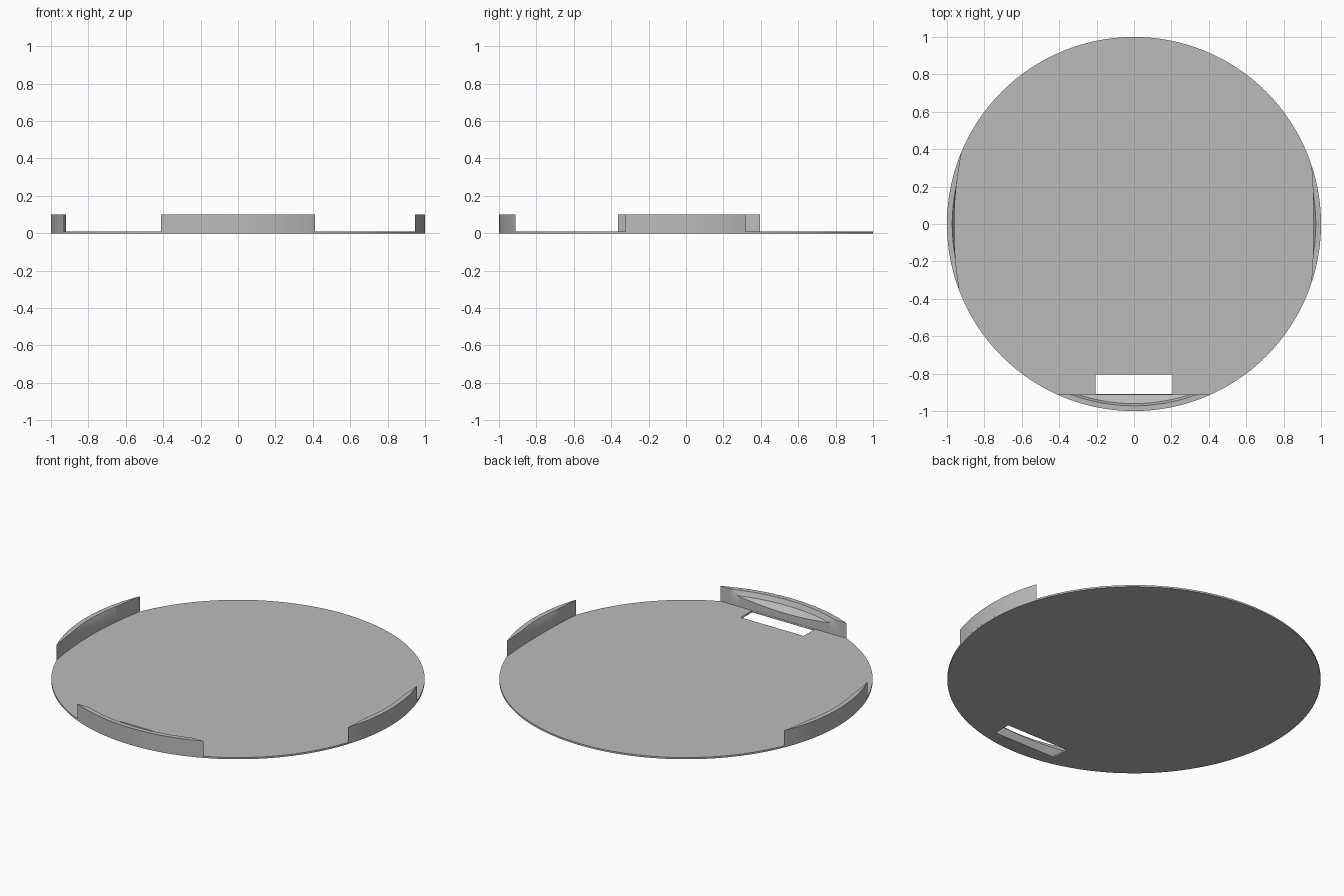
import bpy, bmesh
from math import cos, sin, pi, radians, atan2, hypot
from mathutils import Vector

cube = bpy.data.objects.get("Cube")
if cube:
    bpy.data.objects.remove(cube)

grey = bpy.data.materials.new("plain grey")
grey.use_nodes = True
grey.diffuse_color = (0.5, 0.5, 0.5, 1)
grey.node_tree.nodes["Principled BSDF"].inputs["Base Color"].default_value = (0.5, 0.5, 0.5, 1)

THICK, TOP = 0.01, 0.1
LIP, SEAT = 0.972, 0.96   # inner radius of the flat rim, foot of the steep bevel


def finish(obj):
    bpy.ops.object.select_all(action='DESELECT')
    obj.select_set(True)
    bpy.context.view_layer.objects.active = obj
    if obj.type == 'CURVE':
        bpy.ops.object.convert(target='MESH')
        obj = bpy.context.object
    obj.data.materials.clear()
    obj.data.materials.append(grey)
    bpy.ops.object.shade_smooth_by_angle(angle=radians(30))


# Thin round plate with a rectangular slot
def outline(curve, points):
    spline = curve.splines.new('POLY')
    spline.points.add(len(points) - 1)
    for p, (x, y) in zip(spline.points, points):
        p.co = (x, y, 0, 1)
    spline.use_cyclic_u = True


curve = bpy.data.curves.new("base_plate", 'CURVE')
curve.dimensions = '2D'
curve.fill_mode = 'BOTH'
curve.extrude = THICK / 2
outline(curve, [(cos(2 * pi * i / 128), sin(2 * pi * i / 128)) for i in range(128)])
outline(curve, [(-0.205, -0.91), (0.205, -0.91), (0.205, -0.805), (-0.205, -0.805)])
plate = bpy.data.objects.new("base_plate", curve)
plate.location.z = THICK / 2
bpy.context.collection.objects.link(plate)
finish(plate)


# Height of the dished upper surface of a lug at a given radius
def dish(r):
    if r >= LIP:
        return TOP
    if r >= SEAT:
        return 0.072 + (TOP - 0.072) * (r - SEAT) / (LIP - SEAT)
    return 0.05 + 0.022 * (r - 0.91) / (SEAT - 0.91)


# Rim lug: rim arc outside, chord wall (bowed outwards by bow) inside
def lug(name, start, end, bow, steps=40):
    a, b = (Vector((cos(radians(t)), sin(radians(t)))) for t in (start, end))
    outward = (a + b).normalized()
    bm = bmesh.new()
    rings = []
    for i in range(steps + 1):
        t = i / steps
        p = a.lerp(b, t) + outward * bow * 4 * t * (1 - t)
        ang, inner = atan2(p.y, p.x), min(hypot(p.x, p.y), 1)
        radii = [inner, max(inner, SEAT), max(inner, LIP), 1]
        section = [(inner, THICK)] + [(r, dish(r)) for r in radii] + [(1, THICK)]
        rings.append([bm.verts.new((r * cos(ang), r * sin(ang), z)) for r, z in section])
    for r0, r1 in zip(rings, rings[1:]):
        for j in range(len(r0)):
            k = (j + 1) % len(r0)
            bm.faces.new((r0[j], r0[k], r1[k], r1[j]))
    bmesh.ops.remove_doubles(bm, verts=bm.verts, dist=1e-5)
    bmesh.ops.recalc_face_normals(bm, faces=bm.faces)
    mesh = bpy.data.meshes.new(name)
    bm.to_mesh(mesh)
    bm.free()
    obj = bpy.data.objects.new(name, mesh)
    bpy.context.collection.objects.link(obj)
    finish(obj)


lug("front_lug", 245.7, 294.3, 0)
lug("right_lug", 156.7, 201.4, 0.036)
lug("left_lug", -18.8, 18.6, 0.013)
